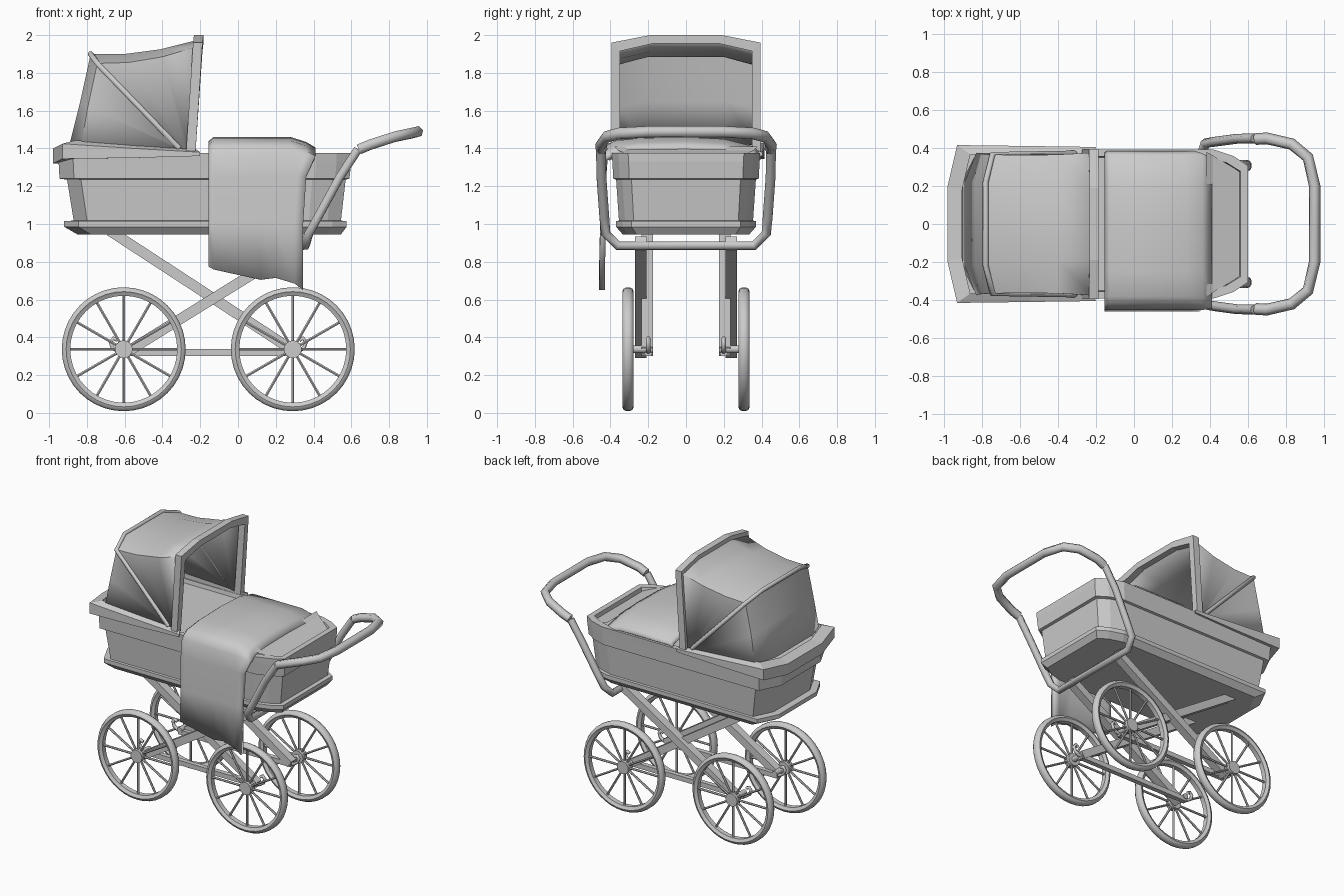
import bpy, bmesh, math
from mathutils import Vector, Matrix

if "Cube" in bpy.data.objects:
    bpy.data.objects.remove(bpy.data.objects["Cube"])


def finish(name, bm, smooth=None, solid=0):
    bmesh.ops.recalc_face_normals(bm, faces=bm.faces)
    me = bpy.data.meshes.new(name)
    bm.to_mesh(me)
    bm.free()
    ob = bpy.data.objects.new(name, me)
    bpy.context.collection.objects.link(ob)
    if solid:
        mod = ob.modifiers.new("thickness", 'SOLIDIFY')
        mod.thickness = solid
        mod.offset = -1
    if smooth:
        bpy.ops.object.select_all(action='DESELECT')
        ob.select_set(True)
        bpy.context.view_layer.objects.active = ob
        bpy.ops.object.shade_smooth_by_angle(angle=math.radians(smooth))
    return ob


def loft(name, rings, around=True, caps=True, wrap=False, smooth=None, solid=0):
    bm = bmesh.new()
    vs = [[bm.verts.new(p) for p in r] for r in rings]
    n = len(vs[0])
    for i in range(len(vs) if wrap else len(vs) - 1):
        a, b = vs[i], vs[(i + 1) % len(vs)]
        for j in range(n if around else n - 1):
            k = (j + 1) % n
            bm.faces.new((a[j], a[k], b[k], b[j]))
    if caps and around and not wrap:
        bm.faces.new(vs[0])
        bm.faces.new(vs[-1])
    return finish(name, bm, smooth, solid)


def tube(name, pts, r, res=1):
    cu = bpy.data.curves.new(name, 'CURVE')
    cu.dimensions = '3D'
    cu.bevel_depth, cu.bevel_resolution, cu.use_fill_caps = r, res, True
    sp = cu.splines.new('POLY')
    sp.points.add(len(pts) - 1)
    for p, c in zip(sp.points, pts):
        p.co = (*c, 1)
    ob = bpy.data.objects.new(name, cu)
    bpy.context.collection.objects.link(ob)
    bpy.ops.object.select_all(action='DESELECT')
    ob.select_set(True)
    bpy.context.view_layer.objects.active = ob
    bpy.ops.object.convert(target='MESH')


def bar(name, p, q, y, wy, t):
    # straight beam in an xz plane
    p, q = Vector((p[0], y, p[1])), Vector((q[0], y, q[1]))
    d = q - p
    m = (Matrix.Translation((p + q) / 2) @ Matrix.Rotation(-math.atan2(d.z, d.x), 4, 'Y')
         @ Matrix.Diagonal((d.length, wy, t, 1)))
    bm = bmesh.new()
    bmesh.ops.create_cube(bm, size=1, matrix=m)
    finish(name, bm)


def mirrored(half):
    return half + [(x, -y, z) for x, y, z in reversed(half)]


# Basket: one octagonal outline stretched to each level
def outline(x0, x1, hy, z):
    uv = [(0, -.6), (.05, -1), (.88, -1), (.95, -.91), (1, -.78)]
    return mirrored([(x0 + u * (x1 - x0), v * hy, z) for u, v in uv])


loft("basket", [outline(*r) for r in (
    (-.85, .545, .335, .945), (-.92, .575, .37, .985), (-.92, .575, .37, 1.015),
    (-.87, .545, .355, 1.018), (-.905, .57, .37, 1.235), (-.945, .59, .385, 1.24),
    (-.95, .60, .39, 1.33), (-.95, .60, .393, 1.375), (-.91, .56, .355, 1.375),
    (-.90, .555, .35, 1.345))])

# Hood skin lofted through arches from the front opening to the back
front = [(-.255, -.375, 1.38), (-.215, -.375, 1.94), (-.21, -.19, 1.975)]
ridge = [(-.31, -.37, 1.40), (-.745, -.365, 1.85), (-.78, -.22, 1.90)]
loft("hood", [mirrored(a) for a in (
    front,
    [(-.28, -.372, 1.39), (-.40, -.365, 1.885), (-.41, -.19, 1.925)],
    [(-.30, -.37, 1.395), (-.58, -.362, 1.855), (-.60, -.20, 1.90)],
    ridge,
    [(-.32, -.37, 1.40), (-.795, -.367, 1.62), (-.835, -.22, 1.65)],
    [(-.33, -.372, 1.40), (-.83, -.375, 1.42), (-.89, -.22, 1.43)])],
    around=False, smooth=30, solid=.015)

# Hood front frame: rectangular band following the opening
def arch(dx, d):
    return mirrored([(-.25 + dx, -.395 + d, 1.38), (-.213 + dx, -.395 + d, 1.96 - d),
                     (-.208 + dx, -.19 + d * .3, 2.0 - d)])


corners = [arch(*c) for c in ((-.025, 0), (.025, 0), (.025, .045), (-.025, .045))]
loft("hood_front_frame", list(zip(*corners)))
tube("hood_rib", mirrored(ridge), .016)

# Band around the head end that the hood sits on
secs = []
for x, y, zb, zt in ((-.2, -.405, 1.36, 1.38), (-.55, -.41, 1.35, 1.40),
                     (-.93, -.415, 1.345, 1.425), (-.98, -.2, 1.32, 1.40)):
    xi, yi = -.4 + (x + .4) * .87, y * .88
    secs.append([(x, y, zb), (x, y, zt), (xi, yi, zt + .018), (xi, yi, zb)])
secs += [[(x, -y, z) for x, y, z in s] for s in reversed(secs)]
loft("hood_base_band", secs)

# Blanket: padded top with a drape over the front side
cols = []
for xt, dz, xb, zb in ((-.155, -.02, -.155, .775), (-.13, 0, -.13, .76), (.1, 0, .12, .705),
                       (.28, 0, .2, .715), (.36, -.025, .3, .685), (.41, -.055, .345, .65)):
    top = [(.385, 1.385), (.36, 1.41), (.2, 1.45), (0, 1.46), (-.25, 1.455),
           (-.38, 1.44), (-.42, 1.415), (-.443, 1.37)]
    col = [(xt, y, max(1.36, z + dz)) for y, z in top]
    mid = xb + (xt - xb) * .25
    cols.append(col + [(mid, -.452, 1.25), (xb, -.455, 1.0), (xb, -.46, zb)])
loft("blanket", cols, around=False, smooth=40, solid=.03)
# Tucked foot end of the bedding
loft("bedding_foot", [[(x, y * w, z) for y in (-1, 1)]
                      for x, w, z in ((.38, .38, 1.41), (.415, .36, 1.39), (.55, .28, 1.35))],
     around=False)

# Handle: lower loop under the basket, thicker grip on top
lower = [(.635, -.45, 1.395), (.54, -.448, 1.25), (.42, -.432, 1.03), (.375, -.425, .95),
         (.355, -.36, .885)]
tube("handle_frame", mirrored(lower), .026)
grip = [(.64, -.447, 1.395), (.70, -.45, 1.42), (.83, -.42, 1.462), (.915, -.35, 1.48),
        (.95, -.2, 1.488)]
tube("handle_grip", mirrored(grip), .031)

# Wheels: lathed tyre and rim, hub and spokes
HUBZ, SEG = .337, 40
profile = [(-.030, .305), (-.024, .32), (-.010, .328), (.010, .328), (.024, .32), (.030, .305),
           (.024, .296), (.018, .283), (-.018, .283), (-.024, .296)]


def wheel(name, cx, cy):
    def ring(a):
        return [(cx + r * math.cos(a), cy + y, HUBZ + r * math.sin(a)) for y, r in profile]
    loft(name + "_tyre", [ring(i * math.tau / SEG) for i in range(SEG)], wrap=True, smooth=40)
    bm = bmesh.new()
    for i in range(12):
        m = (Matrix.Translation((cx, cy, HUBZ)) @ Matrix.Rotation(i * math.tau / 12, 4, 'Y')
             @ Matrix.Translation((0, 0, .16)))
        bmesh.ops.create_cone(bm, segments=6, radius1=.008, radius2=.008, depth=.26,
                              cap_ends=True, matrix=m)
    finish(name + "_spokes", bm, 40)
    bm = bmesh.new()
    s = math.copysign(1, cy)
    for r, d, y in ((.047, .05, cy), (.02, .13, cy - s * .065)):
        bmesh.ops.create_cone(bm, segments=16, radius1=r, radius2=r, depth=d, cap_ends=True,
                              matrix=Matrix.Translation((cx, y, HUBZ))
                              @ Matrix.Rotation(math.pi / 2, 4, 'X'))
    finish(name + "_hub", bm, 40)


# Undercarriage, repeated on both sides
for side, s in (("front", -1), ("back", 1)):
    for end, cx, d in (("head", -.605, -1), ("foot", .29, 1)):
        wheel(f"{side}_{end}_wheel", cx, s * .307)
        hook = [(cx + d * x, s * .2, z) for x, z in
                ((-.04, .325), (.03, .325), (.06, .345), (.07, .375), (.055, .395), (.035, .385))]
        tube(f"{side}_{end}_spring_hook", hook, .012)
    bar(f"{side}_rising_leg", (-.60, .315), (.36, .91), s * .24, .06, .055)
    bar(f"{side}_falling_leg", (-.68, .965), (.30, .325), s * .205, .06, .055)
    bar(f"{side}_lower_rail", (-.62, .32), (.30, .32), s * .2, .035, .035)
